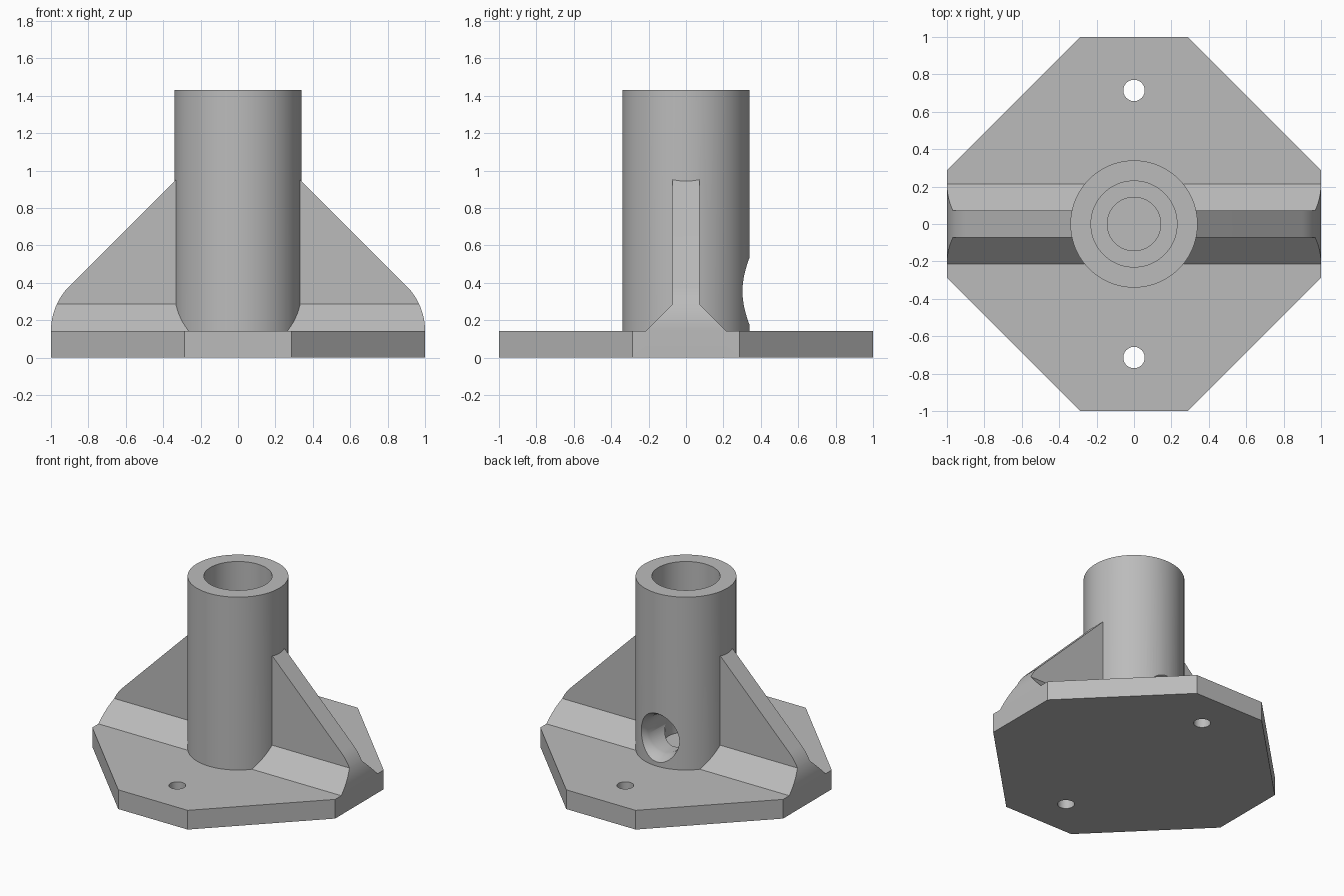
import bpy, bmesh
from math import sin, cos, pi, radians

cube = bpy.data.objects.get("Cube")
if cube:
    bpy.data.objects.remove(cube, do_unlink=True)

grey = bpy.data.materials.new("plain grey")
grey.use_nodes = True
colour = (0.5, 0.5, 0.5, 1)
grey.diffuse_color = colour
grey.node_tree.nodes["Principled BSDF"].inputs["Base Color"].default_value = colour


def loft(name, rings):
    """Closed solid through a list of matching point rings."""
    bm = bmesh.new()
    loops = [[bm.verts.new(p) for p in ring] for ring in rings]
    n = len(loops[0])
    for a, b in zip(loops, loops[1:]):
        for i in range(n):
            j = (i + 1) % n
            bm.faces.new((a[i], a[j], b[j], b[i]))
    bm.faces.new(loops[0])
    bm.faces.new(loops[-1])
    bmesh.ops.recalc_face_normals(bm, faces=bm.faces[:])
    mesh = bpy.data.meshes.new(name)
    bm.to_mesh(mesh)
    bm.free()
    mesh.materials.append(grey)
    obj = bpy.data.objects.new(name, mesh)
    bpy.context.collection.objects.link(obj)
    return obj


def circle(r, n):
    return [(r * cos(2 * pi * i / n), r * sin(2 * pi * i / n)) for i in range(n)]


def cylinder(name, r, low, high, y=0, n=96):
    return loft(name, [[(a, b + y, z) for a, b in circle(r, n)] for z in (low, high)])


def combine(target, other, operation):
    """Apply a boolean and discard the helper."""
    other.hide_render = True
    mod = target.modifiers.new(operation, 'BOOLEAN')
    mod.operation = operation
    mod.solver = 'EXACT'
    mod.object = other
    graph = bpy.context.evaluated_depsgraph_get()
    mesh = bpy.data.meshes.new_from_object(target.evaluated_get(graph))
    target.modifiers.clear()
    target.data = mesh
    bpy.data.objects.remove(other, do_unlink=True)


PLATE = 0.143   # plate thickness
CUT = 0.286     # half length of the straight plate sides

# Octagonal base plate
corners = [(1, CUT), (CUT, 1), (-CUT, 1), (-1, CUT),
           (-1, -CUT), (-CUT, -1), (CUT, -1), (1, -CUT)]
body = loft("post_holder", [[(x, y, z) for x, y in corners] for z in (0, PLATE)])

# Ribs: side outline with rounded toes, trimmed to a flared cross-section
R = 0.34
half = [(1, 0.05)]
for i in range(17):
    a = radians(45 * i / 16)
    half.append((1 - R + R * cos(a), PLATE + R * sin(a)))
half.append((0.3, half[-1][1] + half[-1][0] - 0.3))
outline = half + [(-x, z) for x, z in reversed(half)]
ribs = loft("ribs", [[(x, y, z) for x, z in outline] for y in (-0.4, 0.4)])
side = [(0.214, 0.02), (0.214, PLATE), (0.072, 0.286), (0.072, 1.2)]
section = side + [(-y, z) for y, z in reversed(side)]
combine(ribs, loft("rib_section", [[(x, y, z) for y, z in section] for x in (-1.2, 1.2)]),
        'INTERSECT')
combine(body, ribs, 'UNION')

# Upright tube, then its stepped bore
combine(body, cylinder("tube", 0.34, 0.05, 1.43), 'UNION')
combine(body, cylinder("post_bore", 0.23, 0.57, 1.6), 'DIFFERENCE')
combine(body, cylinder("lower_bore", 0.143, 0.2, 0.8), 'DIFFERENCE')

# Flared outlet at the back of the tube
flare = [(0, 0.14), (0.25, 0.14), (0.27, 0.144), (0.29, 0.151),
         (0.31, 0.16), (0.33, 0.173), (0.35, 0.188), (0.37, 0.205)]
combine(body, loft("outlet", [[(a, y, b + 0.355) for a, b in circle(r, 64)]
                              for y, r in flare]), 'DIFFERENCE')

# Screw holes
for y in (-0.714, 0.714):
    combine(body, cylinder("screw_hole", 0.057, -0.2, 0.4, y, 48), 'DIFFERENCE')

# Smooth the round faces, keep the edges sharp
bpy.ops.object.select_all(action='DESELECT')
body.select_set(True)
bpy.context.view_layer.objects.active = body
bpy.ops.object.shade_smooth_by_angle(angle=radians(25))
